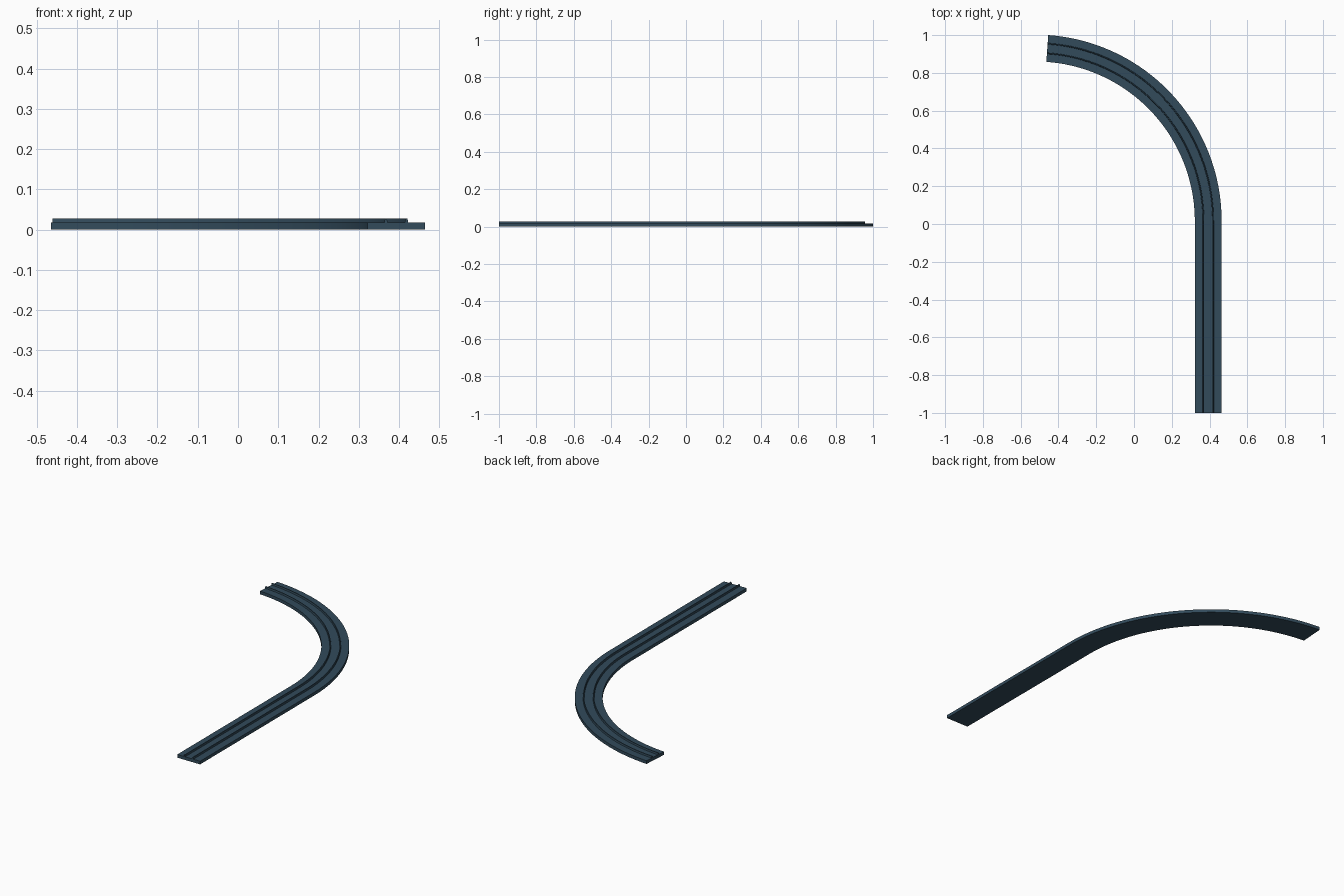
import bpy, bmesh, math

if "Cube" in bpy.data.objects:
    bpy.data.objects.remove(bpy.data.objects["Cube"])

HALF = 0.071          # half width of the road bed
MID = 0.393           # x of the straight centreline
R = 0.987 - HALF      # centreline radius of the bend
Y0 = 1 - 0.987 * math.sin(math.radians(86))
SWEEP = math.radians(86)
N = 40

mat = bpy.data.materials.new("slate_blue")
mat.diffuse_color = (0.032, 0.070, 0.105, 1)
mat.use_nodes = True
mat.node_tree.nodes["Principled BSDF"].inputs["Base Color"].default_value = mat.diffuse_color

# Centreline stations: point and outward direction
stations = [(MID, -1.0, 0.0)]
for i in range(N + 1):
    a = SWEEP * i / N
    stations.append((MID - R + R * math.cos(a), Y0 + R * math.sin(a), a))


def sweep(name, profile):
    """Sweep a closed (offset, z) profile along the track path."""
    bm = bmesh.new()
    rings = [[bm.verts.new((x + o * math.cos(a), y + o * math.sin(a), z))
              for o, z in profile] for x, y, a in stations]
    n = len(profile)
    for r0, r1 in zip(rings, rings[1:]):
        for j in range(n):
            k = (j + 1) % n
            bm.faces.new((r0[j], r0[k], r1[k], r1[j]))
    bm.faces.new(rings[0])
    bm.faces.new(rings[-1])
    bmesh.ops.recalc_face_normals(bm, faces=bm.faces)
    me = bpy.data.meshes.new(name)
    bm.to_mesh(me)
    bm.free()
    me.materials.append(mat)
    ob = bpy.data.objects.new(name, me)
    bpy.context.collection.objects.link(ob)
    bpy.context.view_layer.objects.active = ob
    ob.select_set(True)
    bpy.ops.object.shade_smooth_by_angle(angle=math.radians(30))
    ob.select_set(False)


# Flat track bed
sweep("track_bed", [(-HALF, 0), (HALF, 0), (HALF, 0.018), (-HALF, 0.018)])

# Two thin raised rails
for name, c in (("inner_rail", -0.0255), ("outer_rail", 0.0255)):
    sweep(name, [(c - 0.004, 0.016), (c + 0.004, 0.016),
                 (c + 0.0025, 0.028), (c - 0.0025, 0.028)])
